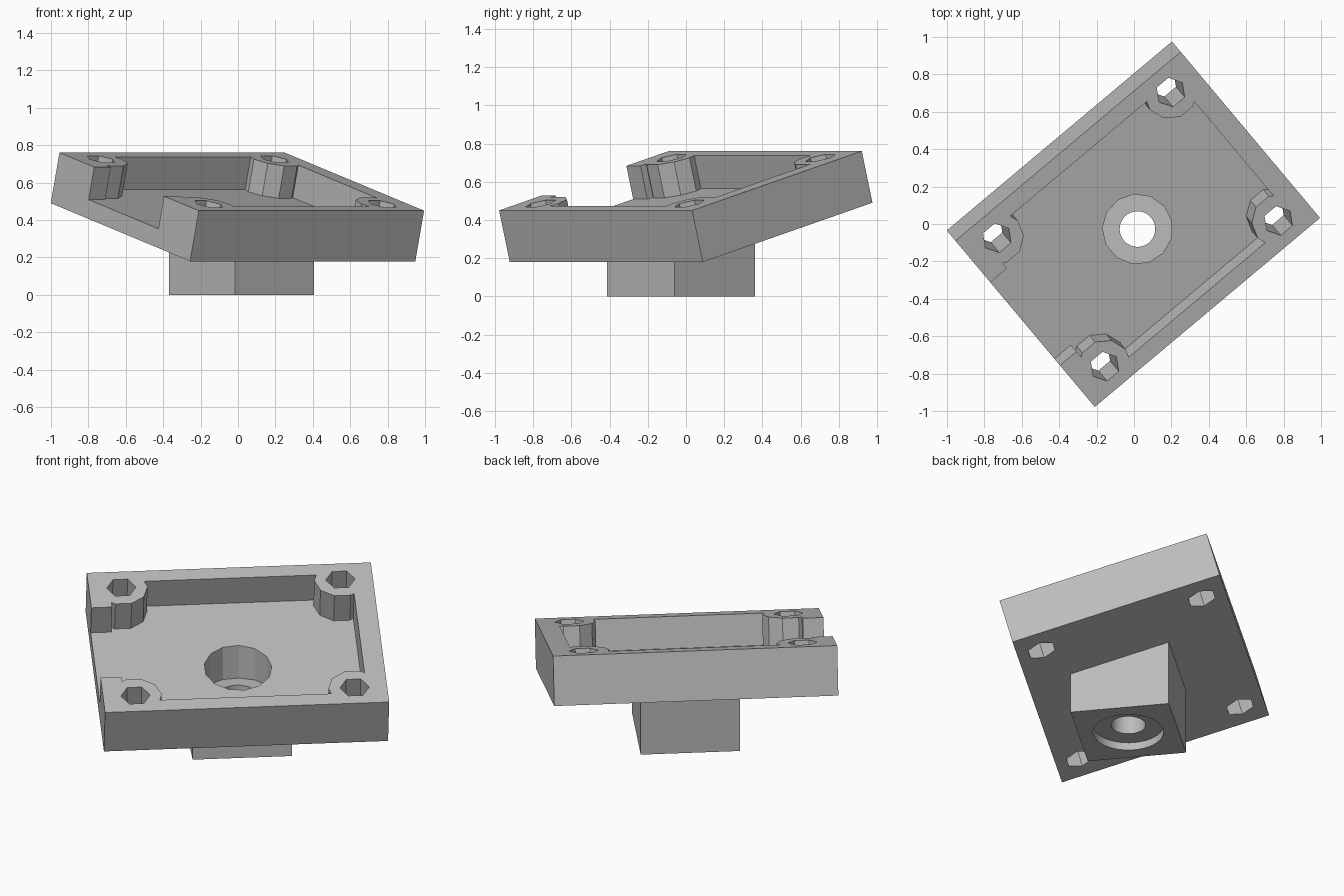
import bpy
from math import radians, tan
from mathutils import Matrix

old = bpy.data.objects.get("Cube")
if old:
    bpy.data.objects.remove(old)

grey = bpy.data.materials.new("plain grey")
grey.use_nodes = True
colour = (0.5, 0.5, 0.5, 1)
grey.diffuse_color = colour
grey.node_tree.nodes["Principled BSDF"].inputs["Base Color"].default_value = colour

TILT = radians(15)
L, W, T, FLOOR = 1.572, 1.2, 0.28, 0.10      # plate size and pocket floor height
WALL_U, WALL_V = 0.115, 0.09                 # rim thickness
BASE = Matrix.Translation((0.0185, -0.027, 0)) @ Matrix.Rotation(radians(40), 4, "Z")
PLATE = BASE @ Matrix.Translation((0, 0.07, 0.335)) @ Matrix.Rotation(TILT, 4, "X")


def place(name, frame):
    ob = bpy.context.object
    ob.name = name
    ob.data.transform(ob.matrix_world.copy())
    ob.matrix_world = frame
    ob.data.materials.append(grey)
    return ob


def box(name, lo, hi, frame):
    mid = [(a + b) / 2 for a, b in zip(lo, hi)]
    bpy.ops.mesh.primitive_cube_add(size=1)
    ob = bpy.context.object
    ob.matrix_world = Matrix.Translation(mid) @ Matrix.Diagonal(
        [b - a for a, b in zip(lo, hi)] + [1])
    return place(name, frame)


def prism(name, sides, r, x, y, z0, z1, frame):
    # first corner points along local +x
    bpy.ops.mesh.primitive_cylinder_add(vertices=sides, radius=r, depth=z1 - z0)
    ob = bpy.context.object
    ob.matrix_world = Matrix.Translation((x, y, (z0 + z1) / 2)) @ Matrix.Rotation(
        radians(-90), 4, "Z")
    return place(name, frame)


def combine(target, other, operation):
    mod = target.modifiers.new("combine", "BOOLEAN")
    mod.operation, mod.solver, mod.object = operation, "EXACT", other
    bpy.context.view_layer.update()
    bpy.ops.object.select_all(action="DESELECT")
    bpy.context.view_layer.objects.active = target
    target.select_set(True)
    bpy.ops.object.modifier_apply(modifier=mod.name)
    bpy.data.objects.remove(other)


# Tilted plate
tray = box("mounting_tray", (-L / 2, -W / 2, 0), (L / 2, W / 2, T), PLATE)

# Square foot with a sloped top buried in the plate
foot = box("foot", (-0.275, -0.275, 0), (0.275, 0.275, 0.4), BASE)
for v in foot.data.vertices:
    if v.co.z > 0.1:
        v.co.z = 0.385 + (v.co.y - 0.07) * tan(TILT)
combine(tray, foot, "UNION")

# Pocket with one open side, leaving round posts in its corners
pocket = box("pocket", (-L / 2 + WALL_U, -W / 2 + WALL_V, FLOOR),
             (L / 2 - WALL_U, W / 2 - WALL_V, T + 0.2), PLATE)
gap = box("side_gap", (-L / 2 - 0.1, -0.3, FLOOR), (-0.3, 0.3, T + 0.2), PLATE)
combine(pocket, gap, "UNION")
corners = [(x, y) for x in (-0.606, 0.606) for y in (-0.464, 0.464)]
for x, y in corners:
    combine(pocket, prism("post", 10, 0.145, x, y, 0, 0.6, PLATE), "DIFFERENCE")
combine(tray, pocket, "DIFFERENCE")

# Six-sided screw holes through the posts
for x, y in corners:
    combine(tray, prism("screw_hole", 6, 0.081, x, y, -0.1, 0.4, PLATE), "DIFFERENCE")

# Upright bore, through hole and shallow recess under the foot
for name, sides, r, z0, z1 in (("bore", 13, 0.187, 0.27, 0.8),
                               ("through_hole", 40, 0.095, -0.1, 0.5),
                               ("foot_recess", 40, 0.195, -0.1, 0.046)):
    combine(tray, prism(name, sides, r, 0, 0, z0, z1, BASE), "DIFFERENCE")

# Flat facets on the plate, smooth walls on the round hole
bpy.ops.object.select_all(action="DESELECT")
bpy.context.view_layer.objects.active = tray
tray.select_set(True)
bpy.ops.object.shade_smooth_by_angle(angle=radians(15))
